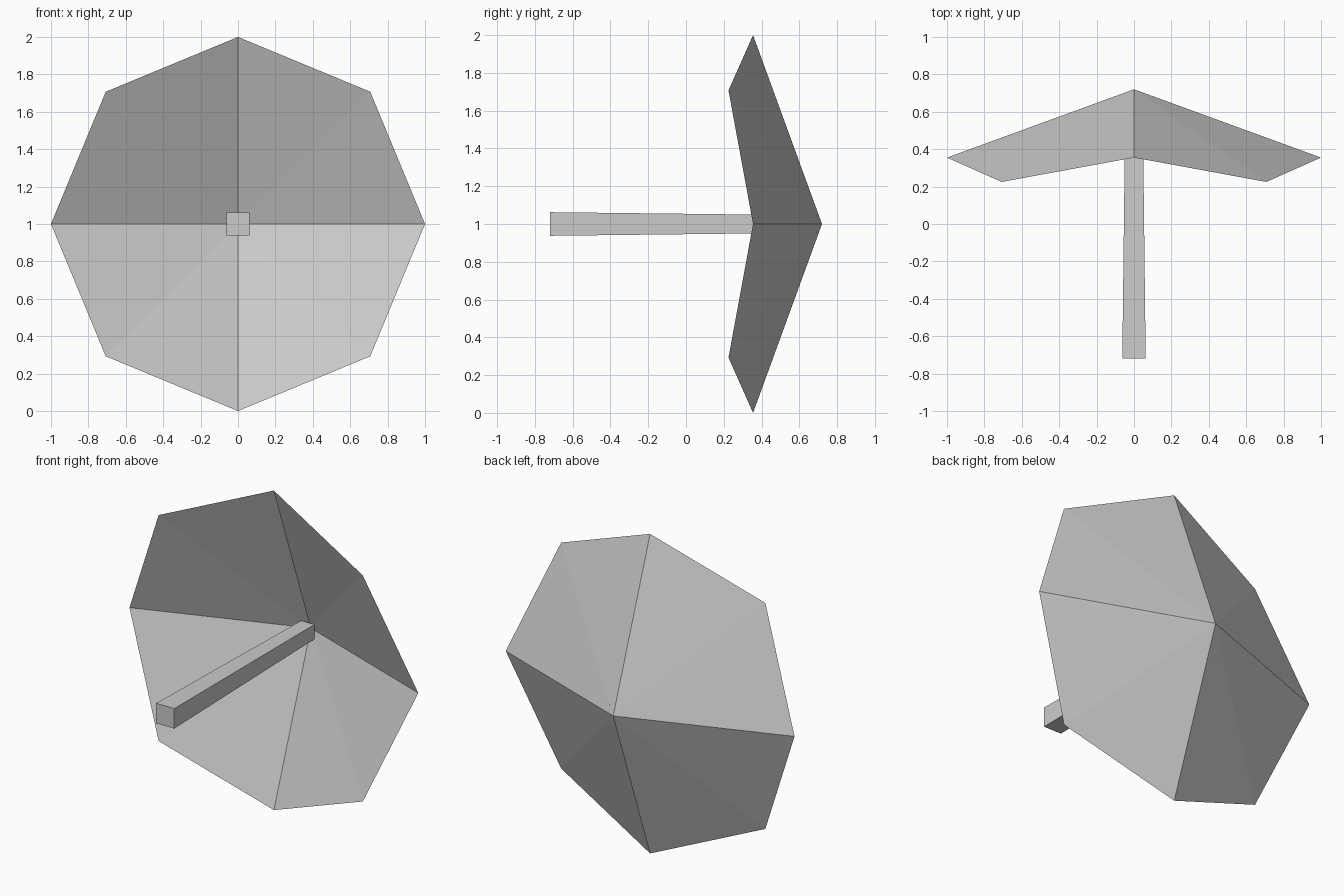
import bpy, bmesh, math
from mathutils import Matrix

cube = bpy.data.objects.get("Cube")
if cube:
    bpy.data.objects.remove(cube, do_unlink=True)

GREY = (0.6, 0.6, 0.6, 1.0)
grey = bpy.data.materials.new("light_grey")
grey.use_nodes = True
grey.diffuse_color = GREY
grey.node_tree.nodes["Principled BSDF"].inputs["Base Color"].default_value = GREY


def add_part(name, bm):
    mesh = bpy.data.meshes.new(name)
    bm.to_mesh(mesh)
    bm.free()
    mesh.materials.append(grey)
    obj = bpy.data.objects.new(name, mesh)
    bpy.context.collection.objects.link(obj)
    return obj


# Canopy: open eight-sided fan whose alternate rim points sweep forward
bm = bmesh.new()
apex = bm.verts.new((0, 0.72, 1))
rim = []
for i in range(8):
    a = i * math.pi / 4
    y = 0.225 if i % 2 else 0.355
    rim.append(bm.verts.new((math.cos(a), y, 1 + math.sin(a))))
for i in range(8):
    bm.faces.new((apex, rim[(i + 1) % 8], rim[i]))
add_part("canopy", bm)

# Pole: square shaft, slightly thicker at its free end, meeting the canopy apex
FRONT, BACK = -0.72, 0.69
bm = bmesh.new()
bmesh.ops.create_cone(bm, cap_ends=True, segments=4,
                      radius1=0.046 * math.sqrt(2), radius2=0.0625 * math.sqrt(2),
                      depth=BACK - FRONT)
bm.transform(Matrix.Translation((0, (FRONT + BACK) / 2, 1))
             @ Matrix.Rotation(math.pi / 2, 4, 'X')
             @ Matrix.Rotation(math.pi / 4, 4, 'Z'))
add_part("pole", bm)
